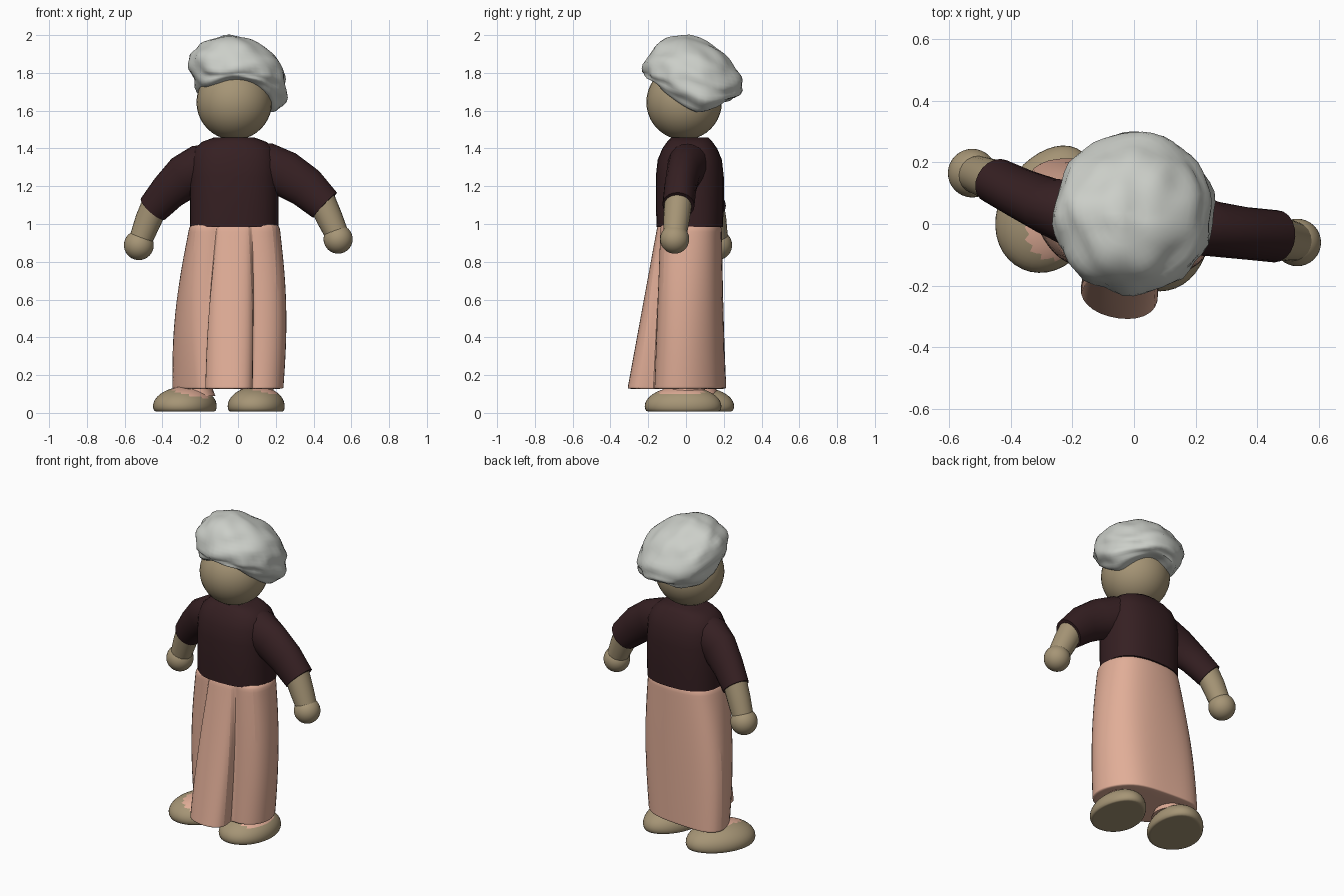
import bpy, bmesh, math
from math import sin, cos, pi
from mathutils import Vector, noise

if "Cube" in bpy.data.objects:
    bpy.data.objects.remove(bpy.data.objects["Cube"])


def material(name, rgb):
    m = bpy.data.materials.new(name)
    m.use_nodes = True
    m.diffuse_color = (*rgb, 1)
    m.node_tree.nodes["Principled BSDF"].inputs["Base Color"].default_value = (*rgb, 1)
    return m


SKIN = material("tan", (0.38, 0.30, 0.18))
PINK = material("salmon_pink", (0.75, 0.42, 0.31))
MAROON = material("dark_maroon", (0.036, 0.014, 0.016))
GREY = material("pale_grey", (0.60, 0.62, 0.58))


def finish(name, bm, mats, subdiv=0):
    bmesh.ops.recalc_face_normals(bm, faces=bm.faces)
    me = bpy.data.meshes.new(name)
    bm.to_mesh(me)
    bm.free()
    for m in mats:
        me.materials.append(m)
    ob = bpy.data.objects.new(name, me)
    bpy.context.collection.objects.link(ob)
    if subdiv:
        mod = ob.modifiers.new("Smooth", "SUBSURF")
        mod.levels = mod.render_levels = subdiv
    bpy.ops.object.select_all(action="DESELECT")
    ob.select_set(True)
    bpy.context.view_layer.objects.active = ob
    bpy.ops.object.shade_smooth_by_angle(angle=math.radians(50))
    return ob


def loft(name, rings, mat, subdiv=0):
    """Skin a list of equal-length point rings and cap both ends."""
    bm = bmesh.new()
    rows = [[bm.verts.new(p) for p in ring] for ring in rings]
    n = len(rows[0])
    for a, b in zip(rows, rows[1:]):
        for i in range(n):
            j = (i + 1) % n
            bm.faces.new((a[i], a[j], b[j], b[i]))
    bm.faces.new(rows[0])
    bm.faces.new(rows[-1])
    return finish(name, bm, [mat], subdiv)


def oval(cx, cy, z, rx, ry, n=28, power=0.8):
    """Horizontal rounded-box ring."""
    pts = []
    for i in range(n):
        c, s = cos(2 * pi * i / n), sin(2 * pi * i / n)
        pts.append(Vector((cx + rx * math.copysign(abs(c) ** power, c),
                           cy + ry * math.copysign(abs(s) ** power, s), z)))
    return pts


def tube(name, stations, mat, n=20):
    """Limb through (x, y, z, height radius, depth radius) stations."""
    pts = [Vector(s[:3]) for s in stations]
    rings = []
    for k, s in enumerate(stations):
        d = (pts[min(k + 1, len(pts) - 1)] - pts[max(k - 1, 0)]).normalized()
        side = d.cross(Vector((0, 1, 0))).normalized()
        depth = side.cross(d)
        rings.append([pts[k] + side * s[3] * cos(2 * pi * i / n)
                      + depth * s[4] * sin(2 * pi * i / n) for i in range(n)])
    return loft(name, rings, mat)


def ball(name, centre, r, mat):
    bm = bmesh.new()
    bmesh.ops.create_uvsphere(bm, u_segments=32, v_segments=20, radius=r)
    bmesh.ops.translate(bm, verts=bm.verts, vec=centre)
    return finish(name, bm, [mat])


# Head
ball("head", (-0.02, -0.01, 1.645), 0.2, SKIN)

# Hair: swept-back lumpy cap with a deeper rim at the sides
bm = bmesh.new()
bmesh.ops.create_uvsphere(bm, u_segments=48, v_segments=32, radius=1)
for v in bm.verts:
    d = v.co.copy()
    a = math.atan2(d.x, -d.y)
    side, back = sin(a) ** 2, max(0, -cos(a))
    depth = 0.05 + 0.14 * side + 0.035 * back
    lump = 1 + 0.09 * noise.noise(Vector((d.x * 2.6, d.y * 2.6, d.z * 3 + 4)))
    flat = math.hypot(d.x, d.y)
    if d.z < 0 and flat > 0:
        k = flat ** -0.5
        d.x, d.y = d.x * k, d.y * k
    x, y = 0.253 * d.x * lump, 0.035 + 0.262 * d.y * lump
    h = d.z * (0.2 if d.z > 0 else depth) * lump
    v.co = (x - 0.15 * h, y, 1.805 + h - 0.29 * max(0, y) - 0.08 * x * side)
finish("hair", bm, [GREY])

# Shirt body
body = [(0.985, 0.235, 0.175), (1.1, 0.235, 0.18), (1.25, 0.235, 0.18),
        (1.34, 0.23, 0.17), (1.4, 0.21, 0.145), (1.435, 0.17, 0.12), (1.457, 0.11, 0.1)]
loft("shirt_body", [oval(-0.02, 0.02, *b) for b in body], MAROON)

# Sleeves, forearms and hands
tube("right_sleeve", [(-0.1, 0.02, 1.32, 0.11, 0.12), (-0.2, 0.035, 1.295, 0.125, 0.11),
                      (-0.28, 0.06, 1.25, 0.12, 0.09), (-0.37, 0.1, 1.17, 0.1, 0.08),
                      (-0.45, 0.14, 1.08, 0.085, 0.075)], MAROON)
tube("left_sleeve", [(0.06, 0.02, 1.32, 0.11, 0.12), (0.15, 0.01, 1.305, 0.125, 0.11),
                     (0.25, -0.015, 1.265, 0.122, 0.09), (0.36, -0.03, 1.195, 0.11, 0.085),
                     (0.46, -0.04, 1.1, 0.092, 0.085)], MAROON)
tube("right_forearm", [(-0.43, 0.13, 1.12, 0.074, 0.068), (-0.475, 0.148, 1.02, 0.07, 0.066),
                       (-0.525, 0.165, 0.89, 0.06, 0.06)], SKIN)
tube("left_forearm", [(0.44, -0.04, 1.13, 0.074, 0.074), (0.485, -0.05, 1.03, 0.07, 0.07),
                      (0.535, -0.06, 0.92, 0.06, 0.06)], SKIN)
ball("right_hand", (-0.525, 0.165, 0.888), 0.079, SKIN)
ball("left_hand", (0.53, -0.06, 0.92), 0.077, SKIN)

# Long skirt: waist outline flaring to a hem with a raised front panel
hem = [(0.095, -0.26), (0.055, -0.15), (0.11, -0.175), (0.2, -0.15), (0.25, -0.06), (0.23, 0.06),
       (0.14, 0.17), (0.02, 0.2), (-0.13, 0.21), (-0.29, 0.22), (-0.365, 0.15), (-0.325, 0.02),
       (-0.25, -0.09), (-0.2, -0.14), (-0.15, -0.14), (-0.19, -0.23), (-0.12, -0.3), (0.02, -0.32)]
waist = [(0.06, -0.145), (0.07, -0.125), (0.1, -0.14), (0.19, -0.12), (0.22, -0.04), (0.22, 0.06),
         (0.17, 0.15), (0.05, 0.19), (-0.1, 0.19), (-0.21, 0.16), (-0.25, 0.08), (-0.26, -0.02),
         (-0.23, -0.12), (-0.14, -0.14), (-0.105, -0.125), (-0.11, -0.14), (-0.06, -0.15), (0.01, -0.15)]
rings = []
for z in (1.02, 0.97, 0.85, 0.65, 0.4, 0.17, 0.13, 0.125):
    t = (1 - z) / 0.87
    bulge = 1 + 0.12 * sin(pi * min(1, max(0, t)))
    rings.append([((w[0] + (h[0] - w[0]) * t + 0.02) * bulge - 0.02,
                   w[1] + (h[1] - w[1]) * t, z) for w, h in zip(waist, hem)])
loft("skirt", rings, PINK, 2)


# Feet: flat-soled domes with a pink opening around the ankle
def foot(name, cx, cy, rx, ry, turn, ankle):
    bm = bmesh.new()
    bmesh.ops.create_uvsphere(bm, u_segments=40, v_segments=24, radius=1)
    for f in bm.faces:
        c = f.calc_center_median()
        f.material_index = int(c.z > 0.3 and math.hypot(c.x - ankle[0], c.y - ankle[1]) < 0.6)
    for v in bm.verts:
        d = v.co
        z = 0.035 + 0.105 * d.z if d.z > 0 else max(0.008, 0.035 + 0.09 * d.z)
        x, y = d.x * rx * (1 - 0.1 * d.y), d.y * ry
        v.co = (cx + x * cos(turn) - y * sin(turn), cy + x * sin(turn) + y * cos(turn), z)
    finish(name, bm, [SKIN, PINK])


foot("right_foot", -0.275, 0.05, 0.158, 0.215, -0.42, (0.28, -0.1))
foot("left_foot", 0.1, -0.015, 0.148, 0.205, -0.2, (0.22, 0))

# Stockings joining the feet to the skirt
for name, x, y in (("right_stocking", -0.22, 0.06), ("left_stocking", 0.1, 0.0)):
    loft(name, [oval(x, y, z, r, r * 1.15, 20, 1) for z, r in
                ((0.09, 0.1), (0.13, 0.085), (0.25, 0.08))], PINK)
